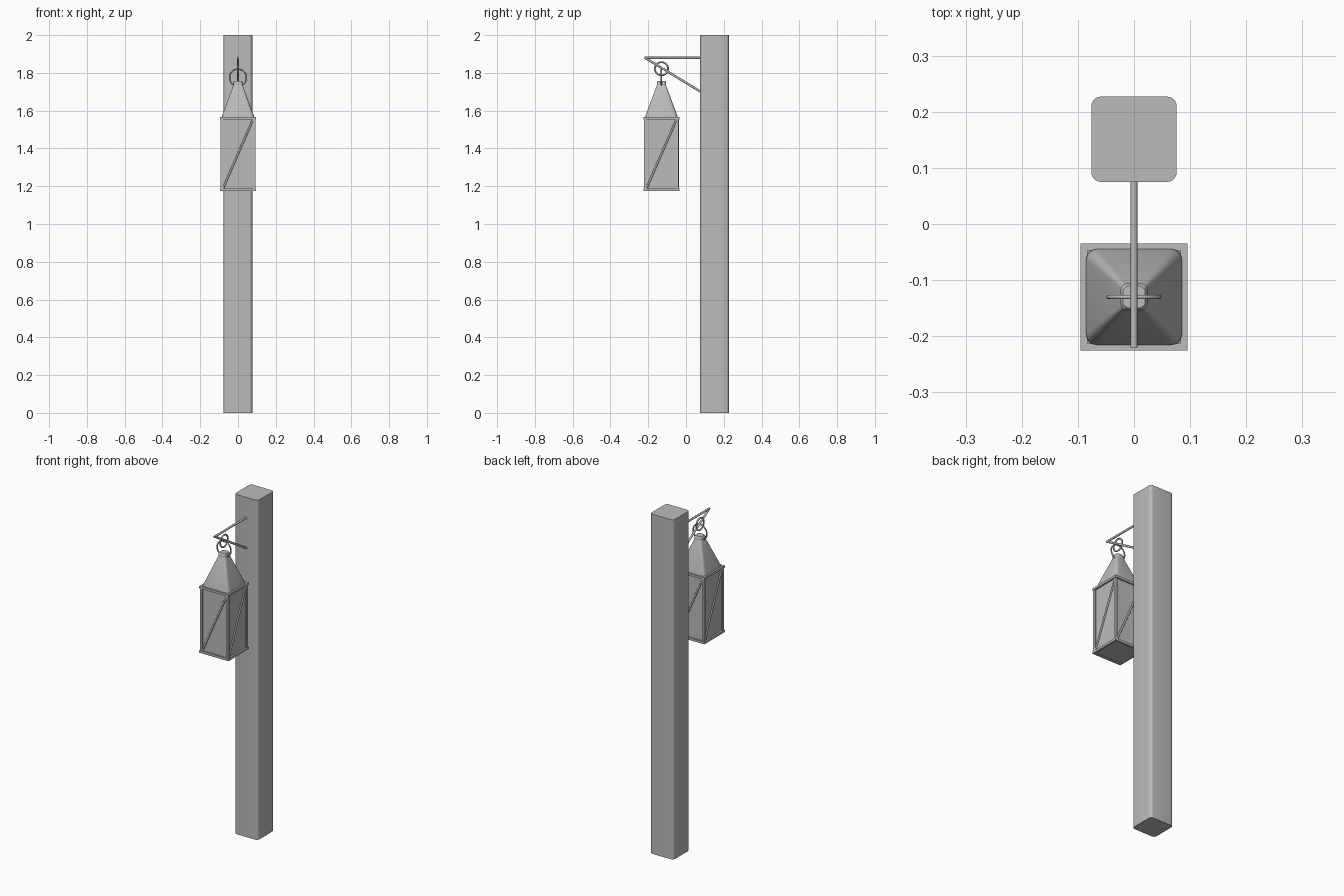
import bpy, bmesh, math
from mathutils import Vector, Matrix

cube = bpy.data.objects.get("Cube")
if cube:
    bpy.data.objects.remove(cube, do_unlink=True)

grey = bpy.data.materials.new("plain grey")
grey.use_nodes = True
COLOUR = (0.5, 0.5, 0.5, 1)
grey.diffuse_color = COLOUR
grey.node_tree.nodes["Principled BSDF"].inputs["Base Color"].default_value = COLOUR

LANTERN_Y = -0.13


def finish(bm, name, smooth=True):
    bmesh.ops.recalc_face_normals(bm, faces=bm.faces)
    mesh = bpy.data.meshes.new(name)
    bm.to_mesh(mesh)
    bm.free()
    mesh.materials.append(grey)
    obj = bpy.data.objects.new(name, mesh)
    bpy.context.collection.objects.link(obj)
    if smooth:
        bpy.ops.object.select_all(action="DESELECT")
        obj.select_set(True)
        bpy.context.view_layer.objects.active = obj
        bpy.ops.object.shade_smooth_by_angle(angle=math.radians(40))
    return obj


def rounded_loft(name, y, sections, steps=5):
    """Stack rounded squares given as (height, half width, corner radius)."""
    bm = bmesh.new()
    rings = []
    for z, half, radius in sections:
        ring = []
        for corner in range(4):
            mid = math.radians(45 + 90 * corner)
            cx = math.copysign(half - radius, math.cos(mid))
            cy = math.copysign(half - radius, math.sin(mid))
            for i in range(steps + 1):
                a = math.radians(90 * corner + 90 * i / steps)
                ring.append(bm.verts.new((cx + radius * math.cos(a),
                                          y + cy + radius * math.sin(a), z)))
        rings.append(ring)
    for low, high in zip(rings, rings[1:]):
        for i in range(len(low)):
            j = (i + 1) % len(low)
            bm.faces.new((low[i], low[j], high[j], high[i]))
    bm.faces.new(rings[0])
    bm.faces.new(rings[-1])
    return finish(bm, name)


def add_box(bm, centre, size):
    bmesh.ops.create_cube(bm, size=1, matrix=Matrix.Translation(centre)
                          @ Matrix.Diagonal((*size, 1)))


def rod(name, start, end, radius):
    start, end = Vector(start), Vector(end)
    bm = bmesh.new()
    turn = (end - start).to_track_quat("Z", "Y").to_matrix().to_4x4()
    bmesh.ops.create_cone(bm, cap_ends=True, segments=12, radius1=radius,
                          radius2=radius, depth=(end - start).length,
                          matrix=Matrix.Translation((start + end) / 2) @ turn)
    return finish(bm, name)


def ring(name, centre, radius, thickness, rotation):
    bpy.ops.mesh.primitive_torus_add(location=centre, rotation=rotation,
                                     major_radius=radius, minor_radius=thickness,
                                     major_segments=32, minor_segments=10)
    obj = bpy.context.object
    obj.name = name
    obj.data.materials.append(grey)
    bpy.ops.object.shade_smooth_by_angle(angle=math.radians(60))


# Post
rounded_loft("post", 0.151, [(0, 0.076, 0.017), (2, 0.076, 0.017)])

# Wall bracket
rod("bracket_arm", (0, -0.22, 1.88), (0, 0.09, 1.88), 0.006)
rod("bracket_brace", (0, -0.217, 1.88), (0, 0.09, 1.693), 0.006)

# Hanging rings
ring("upper_ring", (0, LANTERN_Y, 1.822), 0.035, 0.0045, (0, math.pi / 2, 0))
ring("lower_ring", (0, LANTERN_Y, 1.775), 0.045, 0.004, (math.pi / 2, 0, 0))

# Lantern body
bm = bmesh.new()
add_box(bm, (0, LANTERN_Y, 1.37), (0.17, 0.17, 0.38))
finish(bm, "lantern_panels", False)

# Lantern frame, one side at a time
for side in range(4):
    spin = (Matrix.Translation((0, LANTERN_Y, 0))
            @ Matrix.Rotation(side * math.pi / 2, 4, "Z"))
    bm = bmesh.new()
    for z in (1.181, 1.56):
        add_box(bm, (0, -0.089, z), (0.19, 0.012, 0.013))
    add_box(bm, (-0.085, -0.085, 1.37), (0.013, 0.013, 0.37))
    bm.transform(spin)
    finish(bm, f"frame_side_{side + 1}", False)
    rod(f"diagonal_bar_{side + 1}", spin @ Vector((-0.08, -0.087, 1.187)),
        spin @ Vector((0.08, -0.087, 1.555)), 0.005)

# Roof and cap
rounded_loft("roof", LANTERN_Y, [(1.558, 0.086, 0.02), (1.572, 0.085, 0.02),
                                 (1.74, 0.022, 0.007)])
rounded_loft("roof_cap", LANTERN_Y, [(1.735, 0.024, 0.012), (1.752, 0.024, 0.012),
                                     (1.758, 0.02, 0.012)])
